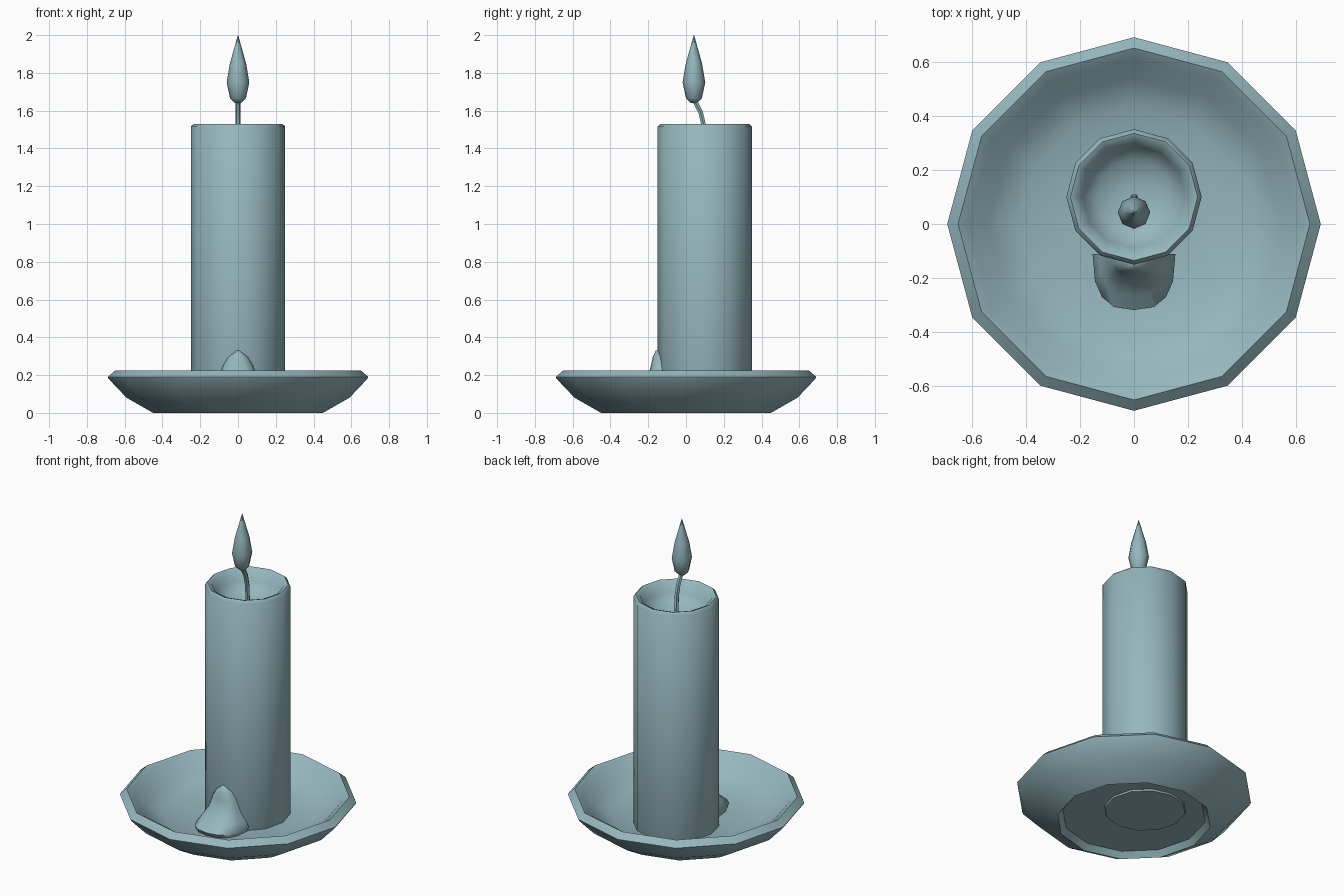
import bpy, bmesh, math
from mathutils import Vector

cube = bpy.data.objects.get("Cube")
if cube:
    bpy.data.objects.remove(cube, do_unlink=True)

colour = (0.30, 0.47, 0.51, 1)
mat = bpy.data.materials.new("pale teal")
mat.use_nodes = True
mat.diffuse_color = colour
mat.node_tree.nodes["Principled BSDF"].inputs["Base Color"].default_value = colour


def loft(name, rings, cap_start=True, cap_end=True, closed=False, angle=50):
    """Join equal-length rings of points into a smooth-shaded skin."""
    bm = bmesh.new()
    loops = [[bm.verts.new(p) for p in ring] for ring in rings]
    pairs = list(zip(loops, loops[1:]))
    if closed:
        pairs.append((loops[-1], loops[0]))
    for a, b in pairs:
        n = len(a)
        for i in range(n):
            j = (i + 1) % n
            bm.faces.new((a[i], a[j], b[j], b[i]))
    if cap_start:
        bm.faces.new(loops[0][::-1])
    if cap_end:
        bm.faces.new(loops[-1])
    bmesh.ops.recalc_face_normals(bm, faces=bm.faces)
    mesh = bpy.data.meshes.new(name)
    bm.to_mesh(mesh)
    bm.free()
    mesh.materials.append(mat)
    obj = bpy.data.objects.new(name, mesh)
    bpy.context.collection.objects.link(obj)
    bpy.ops.object.select_all(action='DESELECT')
    obj.select_set(True)
    bpy.context.view_layer.objects.active = obj
    bpy.ops.object.shade_smooth_by_angle(angle=math.radians(angle))
    return obj


def lathe(name, profile, y=0, sides=12, **options):
    """Turn a (radius, height) profile around a vertical axis."""
    turn = [math.tau * i / sides for i in range(sides)]
    rings = [[(r * math.cos(t), y + r * math.sin(t), z) for t in turn]
             for r, z in profile]
    return loft(name, rings, **options)


# Dish: recessed underside, flared outside, rolled rim and bowl
lathe("dish", [
    (0.42, 0.035), (0.45, 0), (0.59, 0.08), (0.685, 0.18), (0.69, 0.19),
    (0.65, 0.225), (0.61, 0.2), (0.54, 0.125), (0.43, 0.075), (0.2, 0.06)])

# Candle: tube with a softened lip and a hollow melted top
lathe("candle", [
    (0.235, 0.025), (0.25, 0.06), (0.25, 1.515), (0.235, 1.53),
    (0.21, 1.52), (0.19, 1.46), (0.14, 1.41), (0.05, 1.39)], y=0.1)

# Wick: bent six-sided stem
path = [Vector((0, y, z)) for y, z in
        [(0.1, 1.38), (0.094, 1.52), (0.078, 1.59), (0.042, 1.66)]]
stem = []
for i, p in enumerate(path):
    along = (path[min(i + 1, 3)] - path[max(i - 1, 0)]).normalized()
    side = Vector((1, 0, 0))
    other = along.cross(side)
    stem.append([p + 0.014 * (side * math.cos(k * math.tau / 6)
                              + other * math.sin(k * math.tau / 6))
                 for k in range(6)])
loft("wick", stem)

# Flame: faceted teardrop
lathe("flame", [(0.015, 1.64), (0.042, 1.665), (0.06, 1.75),
                (0.043, 1.85), (0.001, 2.0)], y=0.042, sides=8)

# Wax drip: half-round sections with a squarish foot, narrowing up the candle
drip = []
for z, half_width, front in [
        (0.05, 0.14, -0.3), (0.09, 0.153, -0.318), (0.13, 0.13, -0.265),
        (0.18, 0.105, -0.205), (0.25, 0.082, -0.186), (0.295, 0.055, -0.176),
        (0.33, 0.01, -0.16)]:
    ring = []
    for k in range(9):
        t = math.pi * k / 8
        c, s = math.cos(t), math.sin(t)
        x = half_width * math.copysign(abs(c) ** 0.75, c)
        ring.append((x, -0.11 + (front + 0.11) * max(s, 0) ** 0.75, z))
    drip.append(ring)
loft("wax_drip", drip, angle=70)
